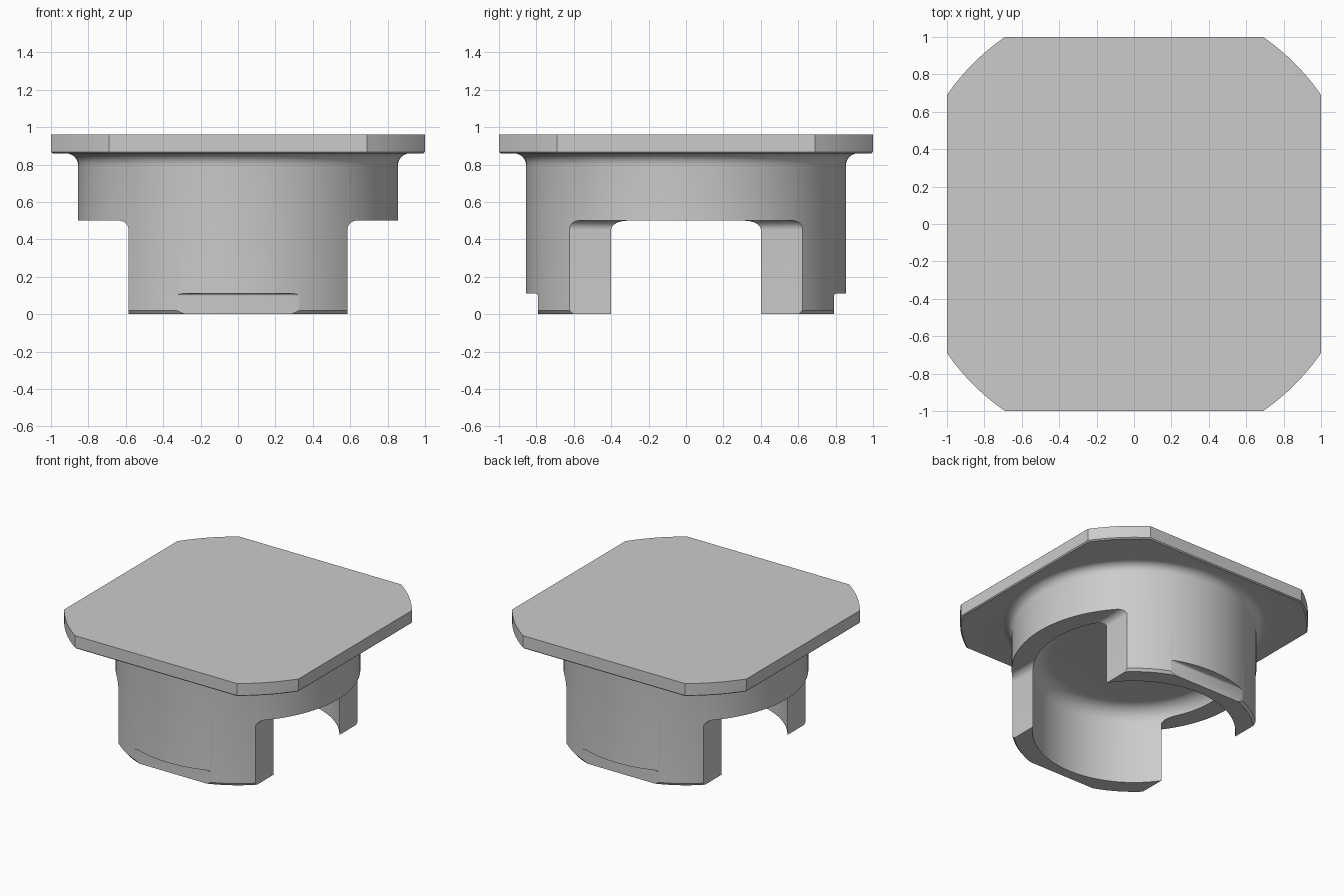
import bpy
import bmesh
from math import sin, cos, pi, asin
from mathutils import Matrix

cube = bpy.data.objects.get("Cube")
if cube:
    bpy.data.objects.remove(cube)

grey = bpy.data.materials.new("plain grey")
grey.use_nodes = True
grey.diffuse_color = (0.6, 0.6, 0.6, 1)
grey.node_tree.nodes["Principled BSDF"].inputs["Base Color"].default_value = (0.6, 0.6, 0.6, 1)

OUTER, INNER, BOTTOM, TOP = 0.855, 0.709, 0.86, 0.96
CEILING, COVE = 0.59, 0.12


def arc(cx, cy, r, start, end, steps=8):
    """Points on an arc, angles in quarter turns."""
    angles = [(start + (end - start) * i / steps) * pi / 2 for i in range(steps + 1)]
    return [(cx + r * cos(a), cy + r * sin(a)) for a in angles]


def finish(bm, name):
    bmesh.ops.remove_doubles(bm, verts=bm.verts, dist=1e-5)
    bmesh.ops.recalc_face_normals(bm, faces=bm.faces)
    mesh = bpy.data.meshes.new(name)
    bm.to_mesh(mesh)
    bm.free()
    mesh.materials.append(grey)
    obj = bpy.data.objects.new(name, mesh)
    bpy.context.collection.objects.link(obj)
    return obj


def lathe(name, profile, steps=128):
    bm = bmesh.new()
    verts = [bm.verts.new((r, 0, z)) for r, z in profile]
    edges = [bm.edges.new(pair) for pair in zip(verts, verts[1:])]
    bmesh.ops.spin(bm, geom=verts + edges, cent=(0, 0, 0), axis=(0, 0, 1),
                   angle=2 * pi, steps=steps, use_merge=True)
    return finish(bm, name)


def edge_cutter(name, offset, height, radius, turn):
    """Removes all beyond offset and below height, with a rounded inner corner."""
    profile = [(2, -1), (2, height)]
    profile += arc(offset + radius, height - radius, radius, 1, 2)
    profile += [(offset, -1)]
    bm = bmesh.new()
    face = bm.faces.new([bm.verts.new((x, -2, z)) for x, z in profile])
    moved = bmesh.ops.extrude_face_region(bm, geom=[face])["geom"]
    bmesh.ops.translate(bm, vec=(0, 4, 0),
                        verts=[v for v in moved if isinstance(v, bmesh.types.BMVert)])
    bmesh.ops.rotate(bm, verts=bm.verts, matrix=Matrix.Rotation(turn * pi / 2, 3, "Z"))
    obj = finish(bm, name)
    obj.hide_render = True
    return obj


def combine(target, other, operation):
    mod = target.modifiers.new(operation, "BOOLEAN")
    mod.object, mod.operation, mod.solver = other, operation, "EXACT"
    bpy.context.view_layer.objects.active = target
    bpy.ops.object.modifier_apply(modifier=mod.name)
    bpy.data.objects.remove(other)


# Hollow collar: chamfered foot, coved ceiling, flared top
profile = [(0, CEILING)] + arc(INNER - COVE, CEILING - COVE, COVE, 1, 0)
profile += [(INNER, 0), (OUTER - 0.015, 0), (OUTER, 0.02)]
profile += arc(OUTER + 0.065, BOTTOM - 0.065, 0.065, 2, 1)
profile += [(OUTER + 0.065, 0.9), (0, 0.9)]
body = lathe("cap_body", profile)

# Side windows leave two legs, at front and back
for turn in (0, 2):
    combine(body, edge_cutter("window_cutter", 0.585, 0.5, 0.05, turn), "DIFFERENCE")

# Flats at the foot of each leg
for turn in (1, 3):
    combine(body, edge_cutter("flat_cutter", 0.79, 0.11, 0.015, turn), "DIFFERENCE")

# Square cover plate with arced corners and a fine lower chamfer
corner_radius = (1 + 0.69 ** 2) ** 0.5
low = asin(0.69 / corner_radius) / (pi / 2)
outline = [p for q in range(4) for p in arc(0, 0, corner_radius, q + low, q + 1 - low, 10)]
bm = bmesh.new()
rings = [[bm.verts.new((x * s, y * s, z)) for x, y in outline]
         for s, z in ((0.992, BOTTOM), (1, BOTTOM + 0.008), (1, TOP))]
for a, b in zip(rings, rings[1:]):
    for i in range(len(a)):
        bm.faces.new((a[i - 1], a[i], b[i], b[i - 1]))
bm.faces.new(rings[0])
bm.faces.new(rings[-1])
combine(body, finish(bm, "cover_plate"), "UNION")

bpy.ops.object.select_all(action="DESELECT")
body.select_set(True)
bpy.context.view_layer.objects.active = body
bpy.ops.object.shade_smooth_by_angle(angle=pi / 6)
